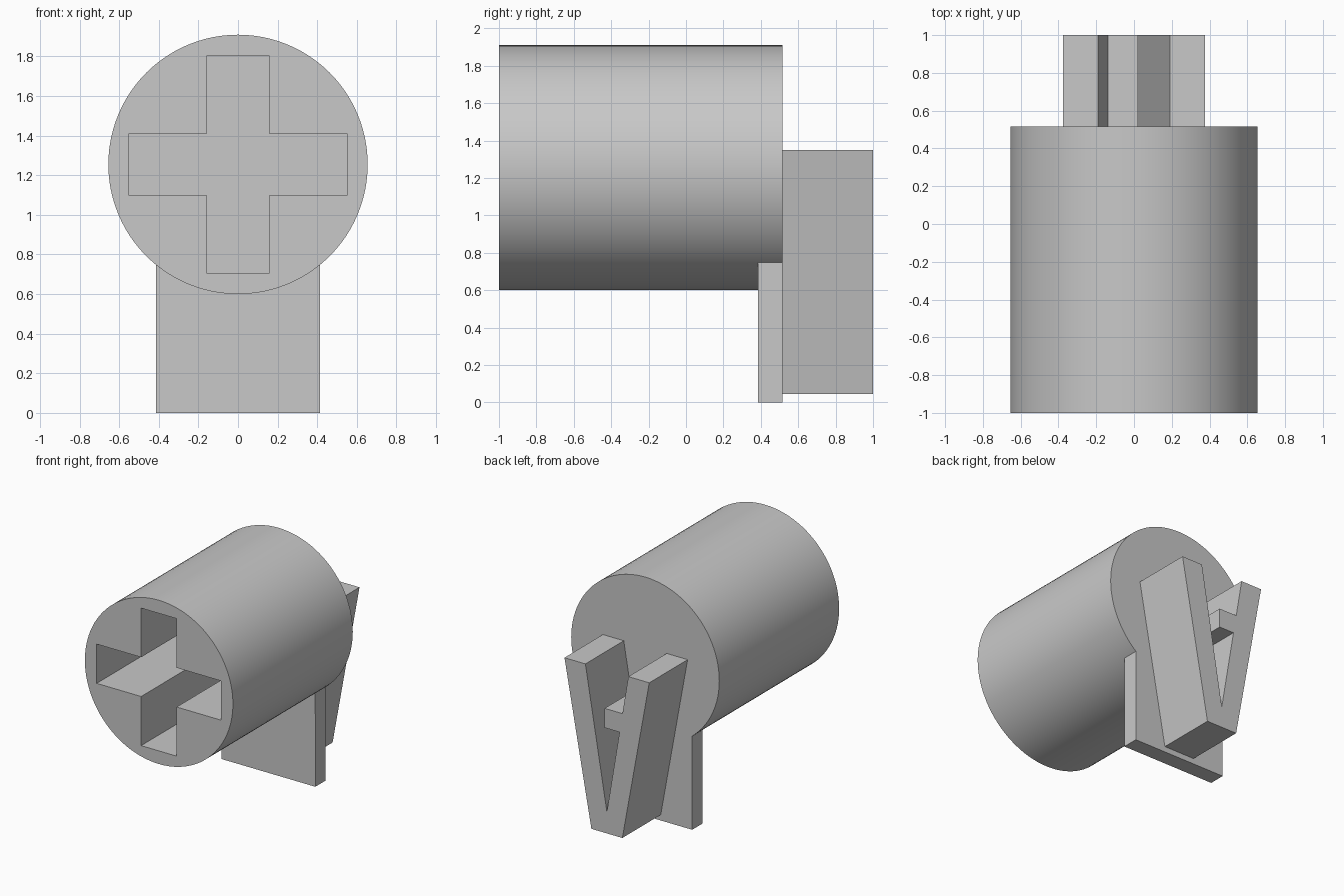
import bpy
import bmesh
from math import sin, cos, pi, asin, radians

cube = bpy.data.objects.get("Cube")
if cube:
    bpy.data.objects.remove(cube, do_unlink=True)

grey = bpy.data.materials.new("plain grey")
grey.use_nodes = True
colour = (0.58, 0.58, 0.58, 1)
grey.diffuse_color = colour
for node in grey.node_tree.nodes:
    if node.type == 'BSDF_PRINCIPLED':
        node.inputs["Base Color"].default_value = colour

RADIUS, AXIS_Z = 0.655, 1.255
FRONT, PLATE_FRONT, PLATE_BACK, BACK = -1.0, 0.385, 0.515, 1.0


def prism(name, profile, y0, y1):
    """Extrude an (x, z) outline from y0 to y1."""
    bm = bmesh.new()
    face = bm.faces.new([bm.verts.new((x, y0, z)) for x, z in profile])
    ext = bmesh.ops.extrude_face_region(bm, geom=[face])
    moved = [v for v in ext["geom"] if isinstance(v, bmesh.types.BMVert)]
    bmesh.ops.translate(bm, verts=moved, vec=(0, y1 - y0, 0))
    bmesh.ops.recalc_face_normals(bm, faces=bm.faces)
    mesh = bpy.data.meshes.new(name)
    bm.to_mesh(mesh)
    bm.free()
    mesh.materials.append(grey)
    obj = bpy.data.objects.new(name, mesh)
    bpy.context.collection.objects.link(obj)
    return obj


def arc(radius, start, end, steps):
    return [(radius * cos(start + (end - start) * i / steps),
             AXIS_Z + radius * sin(start + (end - start) * i / steps))
            for i in range(steps + 1)]


# Round body
barrel = prism("barrel", arc(RADIUS, 0, 2 * pi, 96)[:-1], FRONT, PLATE_BACK)

# Cross-shaped socket, cut deep into the front
a, b = 0.157, 0.55
quarter = [(b, -a), (b, a), (a, a)]
cross = []
for _ in range(4):
    cross += quarter
    quarter = [(-z, x) for x, z in quarter]
cutter = prism("socket_cutter", [(x, z + AXIS_Z) for x, z in cross],
               FRONT - 0.1, PLATE_FRONT)
cutter.hide_render = True
cut = barrel.modifiers.new("socket", 'BOOLEAN')
cut.operation = 'DIFFERENCE'
cut.solver = 'EXACT'
cut.object = cutter
bpy.context.view_layer.objects.active = barrel
barrel.select_set(True)
bpy.ops.object.modifier_apply(modifier=cut.name)
bpy.data.objects.remove(cutter, do_unlink=True)
bpy.ops.object.shade_smooth_by_angle(angle=radians(30))

# Lower back plate, its top edge following the barrel
half = 0.415
spread = asin(half / RADIUS)
edge = arc(RADIUS - 0.002, -pi / 2 + spread, -pi / 2 - spread, 24)
prism("back_plate", [(-half, 0), (half, 0)] + edge, PLATE_FRONT, PLATE_BACK)

# Forked bracket on the back, with a short tab on one arm
prism("forked_bracket",
      [(-0.137, 0.045), (0.137, 0.045), (0.375, 1.35), (0.19, 1.35),
       (0, 0.217), (-0.112, 0.885), (0.02, 0.885), (0.02, 1.04),
       (-0.138, 1.04), (-0.19, 1.35), (-0.375, 1.35)],
      PLATE_BACK, BACK)
